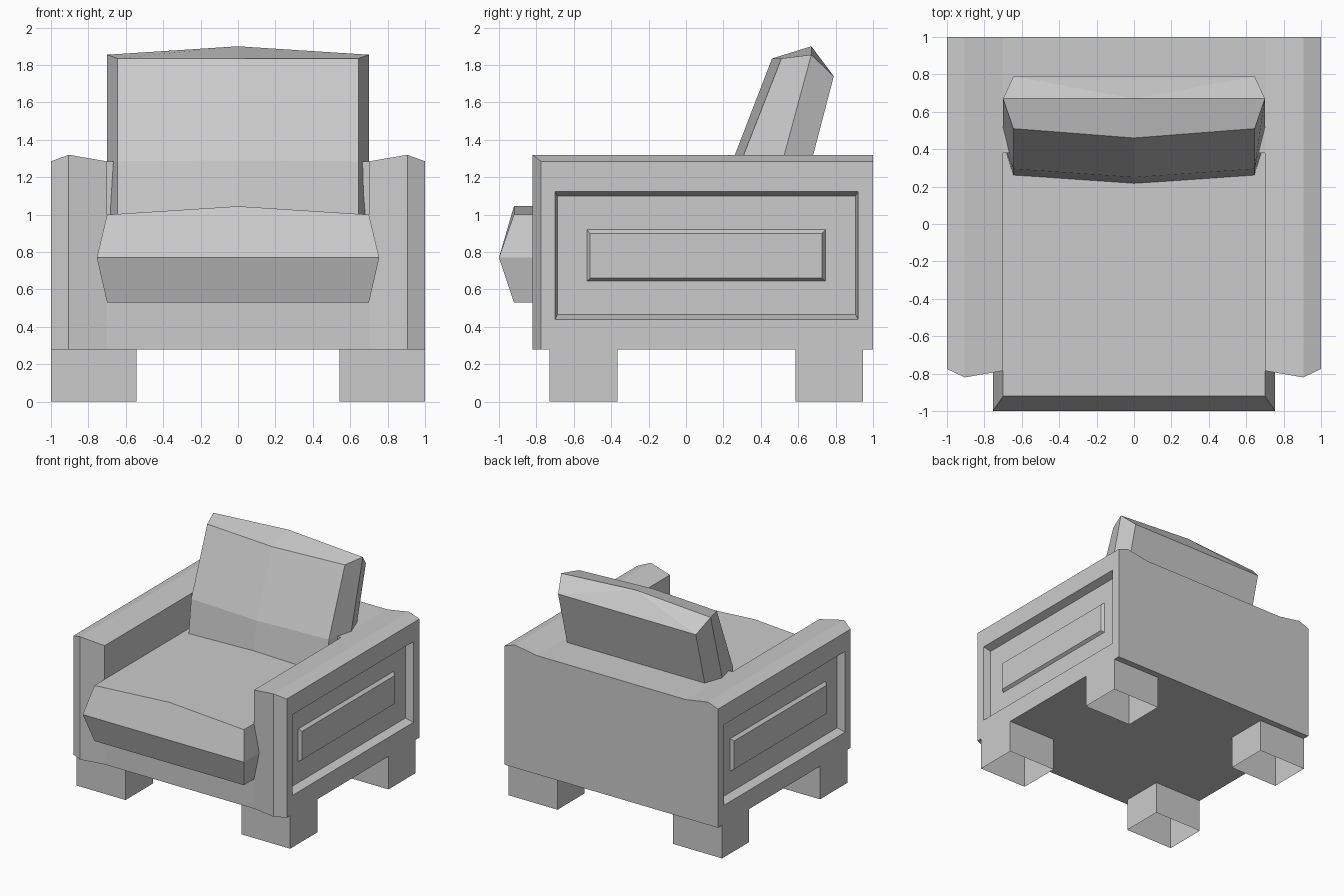
import bpy
import bmesh

cube = bpy.data.objects.get("Cube")
if cube:
    bpy.data.objects.remove(cube, do_unlink=True)

grey = bpy.data.materials.new("plain_grey")
grey.use_nodes = True
colour = (0.6, 0.6, 0.6, 1)
grey.diffuse_color = colour
grey.node_tree.nodes["Principled BSDF"].inputs["Base Color"].default_value = colour


def loft(name, rings, start=True, end=True):
    """Join equal-length rings of points with quads and cap the ends."""
    bm = bmesh.new()
    loops = [[bm.verts.new(p) for p in ring] for ring in rings]
    n = len(loops[0])
    for a, b in zip(loops, loops[1:]):
        for i in range(n):
            j = (i + 1) % n
            bm.faces.new((a[i], a[j], b[j], b[i]))
    if start:
        bm.faces.new(loops[0][::-1])
    if end:
        bm.faces.new(loops[-1])
    return finish(name, bm)


def finish(name, bm):
    bmesh.ops.recalc_face_normals(bm, faces=bm.faces)
    mesh = bpy.data.meshes.new(name)
    bm.to_mesh(mesh)
    bm.free()
    mesh.materials.append(grey)
    obj = bpy.data.objects.new(name, mesh)
    bpy.context.collection.objects.link(obj)
    return obj


def box(name, x0, x1, y0, y1, z0, z1, start=True):
    def ring(z):
        return [(x0, y0, z), (x1, y0, z), (x1, y1, z), (x0, y1, z)]
    return loft(name, [ring(z0), ring(z1)], start=start)


BASE, SHOULDER, RIDGE = 0.28, 1.285, 1.32

for side, s in (("left", 1), ("right", -1)):
    # Arm: ridged top and pointed front, left open on the outer side
    sections = []
    for x, y, z in ((0.70, -0.785, SHOULDER), (0.905, -0.82, RIDGE), (1, -0.775, SHOULDER)):
        sections.append([(s * x, y, BASE), (s * x, 1, BASE), (s * x, 1, z), (s * x, y, z)])
    loft(side + "_arm", sections, end=False)

    # Outer side: sunken frame with a raised centre panel
    frames = [
        (1, -0.775, 1, BASE, SHOULDER),
        (1, -0.70, 0.92, 0.44, 1.123),
        (0.935, -0.688, 0.906, 0.465, 1.10),
        (0.935, -0.53, 0.745, 0.645, 0.92),
        (0.96, -0.513, 0.728, 0.66, 0.90),
    ]
    loft(side + "_arm_panel",
         [[(s * x, y0, z0), (s * x, y1, z0), (s * x, y1, z1), (s * x, y0, z1)]
          for x, y0, y1, z0, z1 in frames], start=False)

    # Feet: hollow blocks open underneath
    x0, x1 = sorted((s * 0.542, s))
    box("front_" + side + "_foot", x0, x1, -0.73, -0.365, 0, BASE, start=False)
    box("back_" + side + "_foot", x0, x1, 0.585, 0.945, 0, BASE, start=False)

# Frame between the arms
box("seat_base", -0.70, 0.70, -0.785, 1, BASE, 0.6)
box("back_wall", -0.70, 0.70, 0.38, 1, 0.6, SHOULDER)

# Seat cushion: bulging rim and a crowned top
loft("seat_cushion",
     [[(-x, y, z), (0, y, z + crown), (x, y, z), (x, 0.42, z), (0, 0.42, z + crown), (-x, 0.42, z)]
      for x, y, z, crown in ((0.70, -0.92, 0.53, 0), (0.755, -1, 0.77, 0), (0.70, -0.92, 1, 0.045))])

# Back cushion: leaning, crowned to the front, with bulging sides
levels = [  # front middle, front corner, side bulge and back as (y, z)
    ((0.205, 0.95), (0.255, 0.95), (0.43, 0.95), (0.585, 0.95)),
    ((0.25, 1.29), (0.295, 1.285), (0.52, 1.30), (0.675, 1.30)),
    ((0.46, 1.835), (0.51, 1.835), (0.67, 1.855), (0.79, 1.74)),
]
rings = []
for middle, corner, bulge, back in levels:
    rings.append([(-0.645, *corner), (0, *middle), (0.645, *corner), (0.70, *bulge),
                  (0.645, *back), (-0.645, *back), (-0.70, *bulge)])
cushion = loft("back_cushion", rings, end=False)

# Peaked top of the back cushion
bm = bmesh.new()
fl, fm, fr, br, b1, b0, bl = [bm.verts.new(p) for p in rings[-1]]
peak = bm.verts.new((0, 0.67, 1.90))
for face in ((fl, fm, peak, bl), (fm, fr, br, peak), (bl, peak, b0), (peak, b1, b0), (peak, br, b1)):
    bm.faces.new(face)
finish("back_cushion_top", bm)
